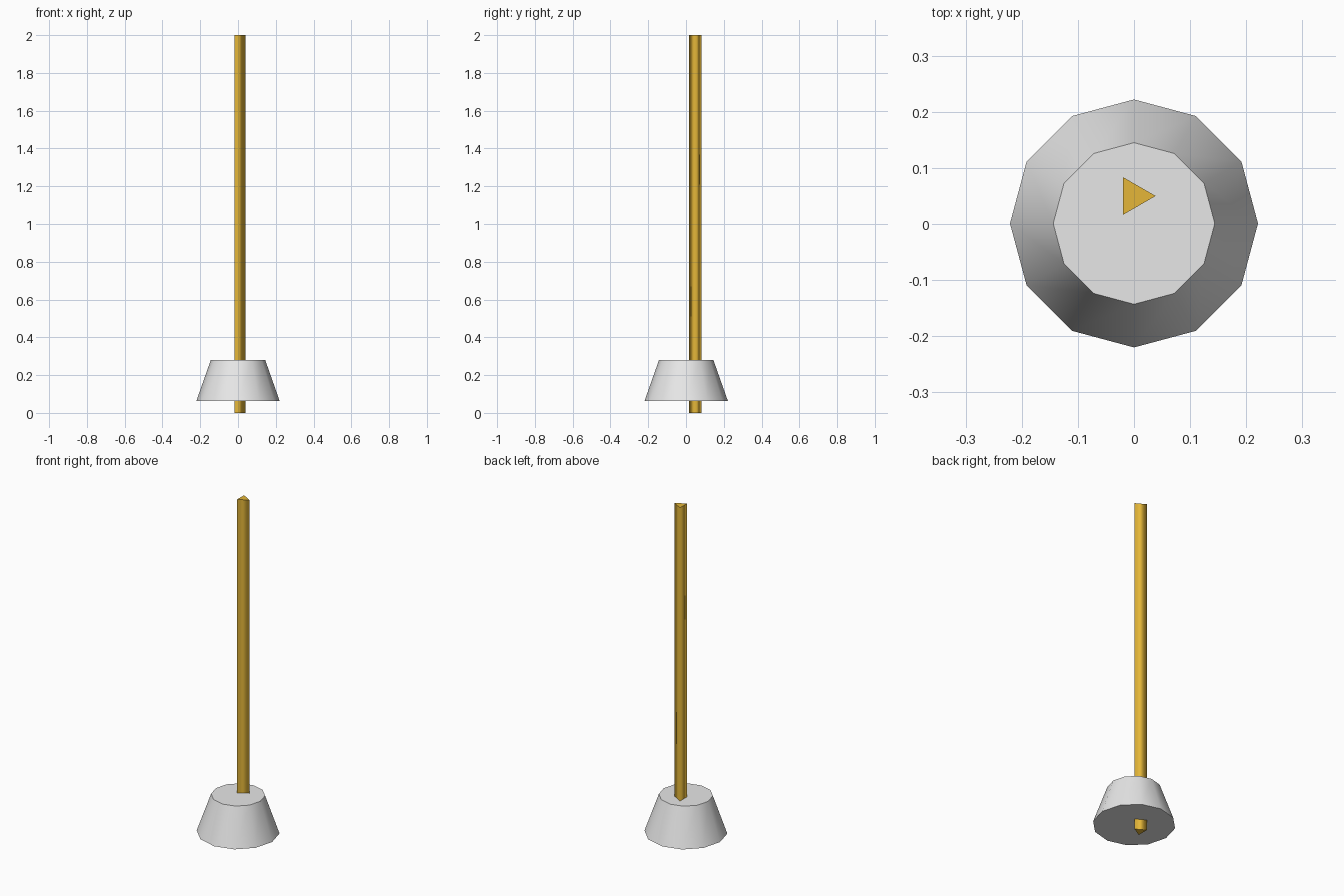
import bpy, bmesh, math

cube = bpy.data.objects.get("Cube")
if cube:
    bpy.data.objects.remove(cube, do_unlink=True)


def material(name, rgb):
    m = bpy.data.materials.new(name)
    m.use_nodes = True
    m.diffuse_color = (*rgb, 1)
    m.node_tree.nodes["Principled BSDF"].inputs["Base Color"].default_value = (*rgb, 1)
    return m


def tapered_prism(name, sides, rings, center, mat):
    """Capped prism through (radius, z) rings; smooth walls with sharp cap rims."""
    bm = bmesh.new()
    loops = []
    for radius, z in rings:
        loops.append([bm.verts.new((center[0] + radius * math.cos(math.tau * i / sides),
                                    center[1] + radius * math.sin(math.tau * i / sides), z))
                      for i in range(sides)])
    low, high = loops
    caps = [bm.faces.new(low[::-1]), bm.faces.new(high)]
    for i in range(sides):
        j = (i + 1) % sides
        bm.faces.new((low[i], low[j], high[j], high[i])).smooth = True
    for cap in caps:
        for edge in cap.edges:
            edge.smooth = False
    mesh = bpy.data.meshes.new(name)
    bm.to_mesh(mesh)
    bm.free()
    mesh.materials.append(mat)
    obj = bpy.data.objects.new(name, mesh)
    bpy.context.collection.objects.link(obj)
    return obj


white = material("off white", (0.8, 0.8, 0.8))
gold = material("gold", (0.78, 0.47, 0.04))

# Twelve-sided tapered collar
tapered_prism("collar", 12, [(0.221, 0.062), (0.144, 0.28)], (0, 0.001), white)

# Three-sided rod running through the collar, set towards the back
tapered_prism("rod", 3, [(0.0385, 0), (0.0385, 2)], (0, 0.05), gold)
